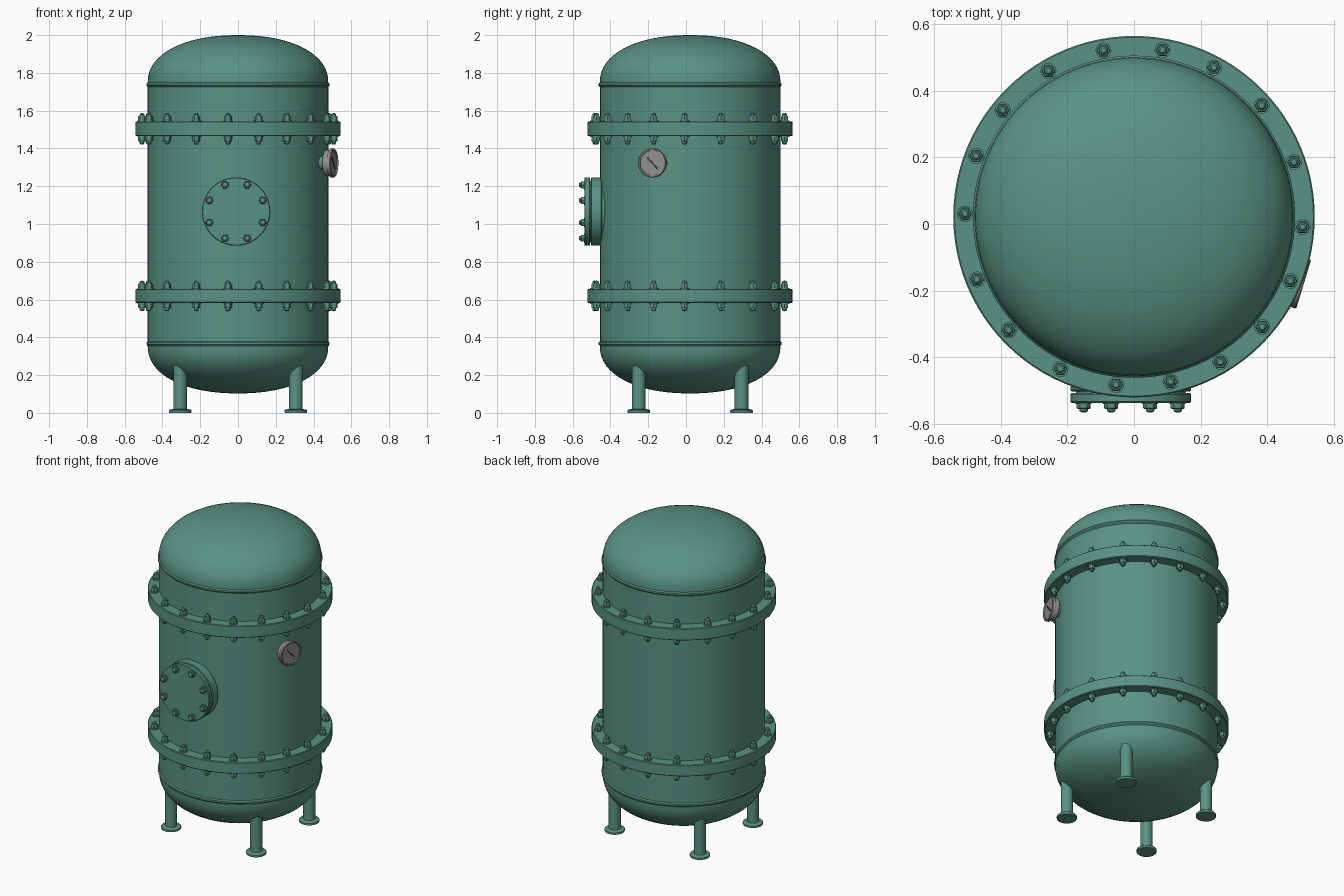
import bpy, bmesh, math
from mathutils import Matrix, Vector

if "Cube" in bpy.data.objects:
    bpy.data.objects.remove(bpy.data.objects["Cube"])

CY = 0.022   # tank axis sits slightly behind the origin


def mat(name, c):
    m = bpy.data.materials.new(name)
    m.diffuse_color = (*c, 1)
    m.use_nodes = True
    m.node_tree.nodes["Principled BSDF"].inputs["Base Color"].default_value = m.diffuse_color
    return m


TEAL = mat("teal paint", (0.102, 0.29, 0.228))
RIM = mat("gauge grey", (0.30, 0.28, 0.27))
FACE = mat("dial grey", (0.29, 0.275, 0.265))
DARK = mat("needle dark", (0.03, 0.03, 0.03))


def finish(bm, name, material, matrix=None):
    bmesh.ops.remove_doubles(bm, verts=bm.verts, dist=1e-5)
    bmesh.ops.recalc_face_normals(bm, faces=bm.faces)
    if matrix is not None:
        bm.transform(matrix)
    me = bpy.data.meshes.new(name)
    bm.to_mesh(me)
    bm.free()
    me.materials.append(material)
    ob = bpy.data.objects.new(name, me)
    bpy.context.collection.objects.link(ob)
    bpy.context.view_layer.objects.active = ob
    ob.select_set(True)
    bpy.ops.object.shade_smooth_by_angle(angle=math.radians(32))
    ob.select_set(False)
    return ob


def spin(bm, profile, n):
    """Revolve a list of (radius, height) about the z axis."""
    vs = [bm.verts.new((r, 0, z)) for r, z in profile]
    es = [bm.edges.new(p) for p in zip(vs, vs[1:])]
    bmesh.ops.spin(bm, geom=vs + es, cent=(0, 0, 0), axis=(0, 0, 1),
                   angle=2 * math.pi, steps=n)


def lathe(name, profile, material, matrix, n=64):
    bm = bmesh.new()
    spin(bm, profile, n)
    return finish(bm, name, material, matrix)


def disc(r, z0, z1, b=0.004):
    """Bevelled disc profile."""
    return [(0, z0), (r - b, z0), (r, z0 + b), (r, z1 - b), (r - b, z1), (0, z1)]


def bolts(name, matrices):
    bm = bmesh.new()
    for m in matrices:
        part = bmesh.new()
        spin(part, [(0.024, -0.002), (0.024, 0.005), (0, 0.005)], 16)             # washer
        spin(part, [(0.021, 0.005), (0.021, 0.024), (0.018, 0.028), (0, 0.028)], 6)  # nut
        spin(part, [(0.013, 0.028), (0.013, 0.037), (0.008, 0.043), (0, 0.044)], 12)  # stud
        part.transform(m)
        tmp = bpy.data.meshes.new("tmp")
        part.to_mesh(tmp)
        part.free()
        bm.from_mesh(tmp)
        bpy.data.meshes.remove(tmp)
    finish(bm, name, TEAL)


AXIS = Matrix.Translation((0, CY, 0))

# shell with domed ends and weld beads
R = 0.478


def dome(z0, h):
    pts = []
    for i in range(17):
        t = math.pi / 2 * i / 16
        pts.append((R * math.cos(t) ** 0.92 if i < 16 else 0, z0 + h * math.sin(t) ** 0.92))
    return pts


def bead(z):
    return [(R, z - 0.012), (R + 0.006, z - 0.005), (R + 0.006, z + 0.005), (R, z + 0.012)]


profile = dome(0.353, -0.25)[::-1] + bead(0.367) + bead(1.737) + dome(1.75, 0.25)
lathe("tank_shell", profile, TEAL, AXIS, 96)

# two bolted flanges
ANGLES = [-3.5, 18.8, 41, 61.8, 80.3, 100.4, 120.4, 141, 159, 179, 201.8,
          222.2, 244.2, 263.9, 282.5, 300.7, 319.3, 337.7]
for name, z0, z1 in (("lower", 0.582, 0.656), ("upper", 1.465, 1.543)):
    b = 0.004
    ring = [(0.46, z0), (0.543 - b, z0), (0.543, z0 + b), (0.543, z1 - b),
            (0.543 - b, z1), (0.46, z1), (0.46, z0)]
    lathe(name + "_flange", ring, TEAL, AXIS, 96)
    ms = []
    for a in ANGLES:
        t = math.radians(a)
        x, y = 0.508 * math.cos(t), CY + 0.508 * math.sin(t)
        ms.append(Matrix.Translation((x, y, z1)))
        ms.append(Matrix.Translation((x, y, z0)) @ Matrix.Rotation(math.pi, 4, 'X'))
    bolts(name + "_flange_bolts", ms)

# manhole on the front: local z points to -y
HOLE = Matrix.Translation((-0.01, 0, 1.066)) @ Matrix.Rotation(math.pi / 2, 4, 'X')
lathe("manhole_neck", disc(0.165, 0.39, 0.515), TEAL, HOLE)
lathe("manhole_flange", disc(0.181, 0.445, 0.503), TEAL, HOLE)
lathe("manhole_cover", disc(0.181, 0.508, 0.538), TEAL, HOLE)
bolts("manhole_bolts", [
    HOLE @ Matrix.Translation((0.153 * math.cos(t), 0.153 * math.sin(t), 0.5375)) @ Matrix.Scale(0.65, 4, (0, 0, 1))
    for t in (math.radians(22.5 + 45 * i) for i in range(8))])

# pressure gauge: local z points outwards from the shell
out = Vector((math.cos(math.radians(-17)), math.sin(math.radians(-17)), 0))
side = Vector((0, 0, 1)).cross(out)
GAUGE = Matrix.Translation((0.507, -0.18, 1.323)) @ Matrix(
    (side, Vector((0, 0, 1)), out)).transposed().to_4x4()
lathe("gauge_stem", disc(0.036, -0.13, -0.04), TEAL, GAUGE, 24)
lathe("gauge_case", [(0, -0.045), (0.066, -0.045), (0.07, -0.041), (0.07, -0.015),
                     (0.077, -0.015), (0.077, 0.0), (0.074, 0.003), (0.067, 0.003),
                     (0.066, -0.004), (0.0655, -0.004)], RIM, GAUGE, 48)
lathe("gauge_dial", [(0, -0.004), (0.066, -0.004)], FACE, GAUGE, 48)
bm = bmesh.new()
bmesh.ops.create_cube(bm, size=1)
bm.transform(Matrix.Rotation(math.radians(-47), 4, 'Z') @ Matrix.Diagonal((0.08, 0.006, 0.004, 1)))
finish(bm, "gauge_needle", DARK, GAUGE @ Matrix.Translation((0, 0, -0.002)))

# four legs with round feet
for sx in (-1, 1):
    for sy in (-1, 1):
        leg = [(0, 0), (0.058, 0), (0.06, 0.003), (0.06, 0.013), (0.056, 0.017),
               (0.036, 0.021), (0.036, 0.26), (0, 0.26)]
        lathe("leg_%s_%s" % ("left" if sx < 0 else "right", "front" if sy < 0 else "back"),
              leg, TEAL, Matrix.Translation((sx * 0.306, CY + sy * 0.272, 0)), 32)
